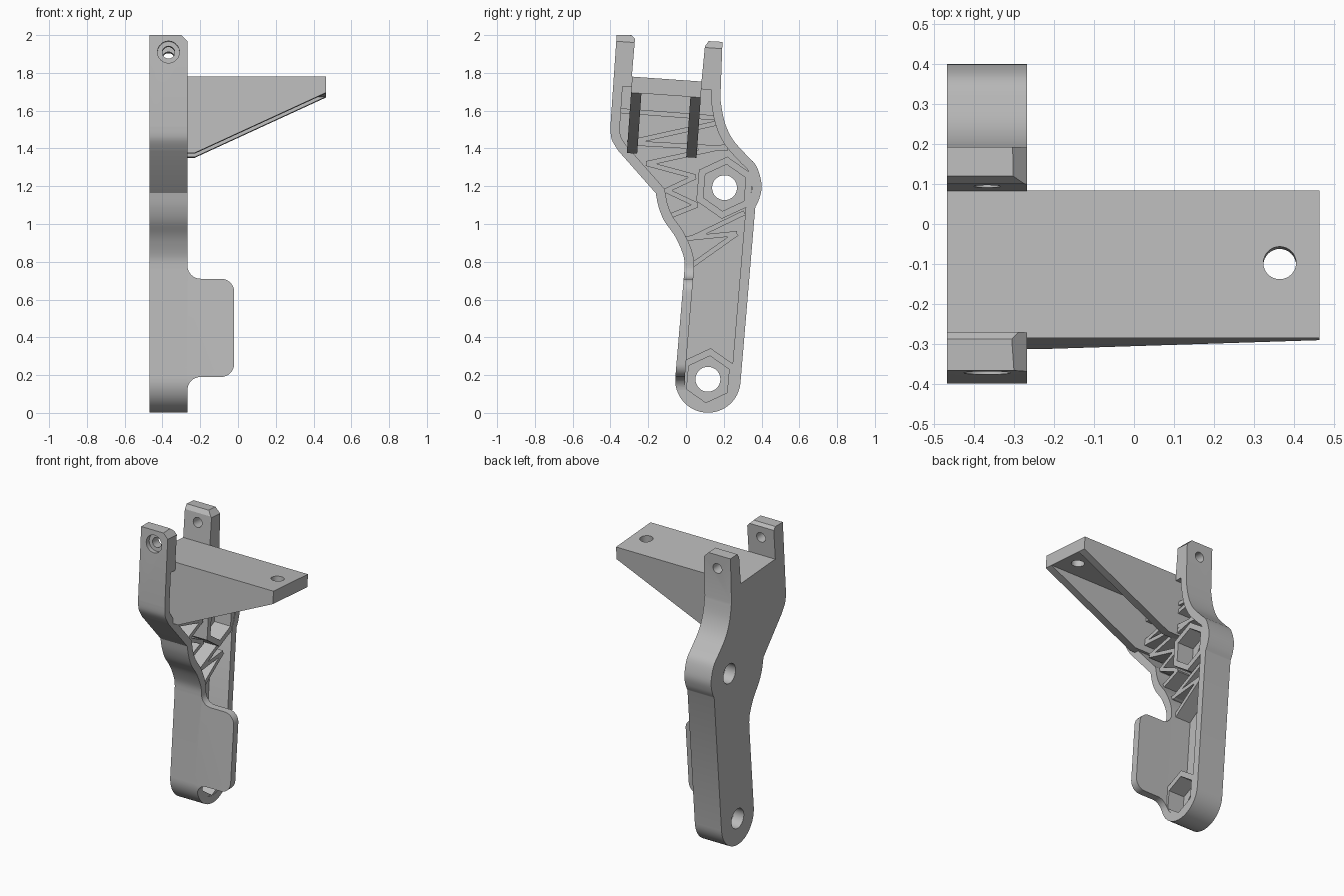
import bpy, bmesh, math
from mathutils import Vector, Matrix

old = bpy.data.objects.get("Cube")
if old:
    bpy.data.objects.remove(old, do_unlink=True)

grey = bpy.data.materials.new("light grey")
grey.use_nodes = True
grey.diffuse_color = (0.5, 0.5, 0.5, 1)
grey.node_tree.nodes["Principled BSDF"].inputs["Base Color"].default_value = (0.5, 0.5, 0.5, 1)

TILT = Matrix.Translation((0, -0.285, 1.78)) @ Matrix.Rotation(-0.07, 4, 'X')
X0, X1, FLOOR, WALL = -0.468, -0.268, -0.415, 0.05


def prism(name, pts, axis, a, b, matrix=None):
    """Extrude a 2D outline along an axis from a to b."""
    place = {'x': lambda p, t: (t, p[0], p[1]),
             'y': lambda p, t: (p[0], t, p[1]),
             'z': lambda p, t: (p[0], p[1], t)}[axis]
    bm = bmesh.new()
    low = [bm.verts.new(place(p, a)) for p in pts]
    high = [bm.verts.new(place(p, b)) for p in pts]
    bm.faces.new(low)
    bm.faces.new(high)
    n = len(pts)
    for i in range(n):
        j = (i + 1) % n
        bm.faces.new((low[i], low[j], high[j], high[i]))
    bmesh.ops.recalc_face_normals(bm, faces=bm.faces)
    if matrix:
        bm.transform(matrix)
    mesh = bpy.data.meshes.new(name)
    bm.to_mesh(mesh)
    bm.free()
    mesh.materials.append(grey)
    ob = bpy.data.objects.new(name, mesh)
    bpy.context.collection.objects.link(ob)
    return ob


def boolean(ob, tool, mode='DIFFERENCE'):
    mod = ob.modifiers.new("bool", 'BOOLEAN')
    mod.operation, mod.solver, mod.object = mode, 'EXACT', tool
    bpy.context.view_layer.objects.active = ob
    bpy.ops.object.modifier_apply(modifier=mod.name)
    bpy.data.objects.remove(tool, do_unlink=True)


def arc(cx, cy, r, start, end, n=8):
    return [(cx + r * math.cos(math.radians(start + (end - start) * i / n)),
             cy + r * math.sin(math.radians(start + (end - start) * i / n))) for i in range(n + 1)]


def circle(cx, cy, r, n=32, turn=0):
    return arc(cx, cy, r, turn, turn + 360, n)[:-1]


def smooth(pts, n=5):
    """Catmull-Rom curve through the points."""
    v = [Vector(p) for p in [pts[0]] + pts + [pts[-1]]]
    out = []
    for a, b, c, d in zip(v, v[1:], v[2:], v[3:]):
        for i in range(n):
            t = i / n
            out.append(tuple(0.5 * (2 * b + (c - a) * t + (2 * a - 5 * b + 4 * c - d) * t ** 2
                                    + (3 * b - a - 3 * c + d) * t ** 3)))
    return out + [pts[-1]]


def inset(pts, dist):
    """Mitred inward offset of a counter-clockwise outline."""
    out = []
    for i, p in enumerate(pts):
        p = Vector(p)
        d1 = (p - Vector(pts[i - 1])).normalized()
        d2 = (Vector(pts[(i + 1) % len(pts)]) - p).normalized()
        n1, n2 = Vector((-d1.y, d1.x)), Vector((-d2.y, d2.x))
        out.append(tuple(p + (n1 + n2) * dist / (1 + n1.dot(n2))))
    return out


# Side outline pieces of the arm
foot = arc(0.116, 0.174, 0.173, 175, 355, 24)
back_edge = smooth([(0.367, 1.09), (0.389, 1.137), (0.4, 1.21), (0.373, 1.306), (0.32, 1.365),
                    (0.246, 1.45), (0.203, 1.545), (0.182, 1.66)])
belly = smooth([(-0.4, 1.52), (-0.394, 1.45), (-0.357, 1.386)])
waist = smooth([(-0.16, 1.163), (-0.145, 1.09), (-0.114, 1.015), (-0.055, 0.93),
                (-0.013, 0.83), (-0.008, 0.76)])
prongs = [(0.193, 1.964), (0.12, 1.968), (0.1, 1.94), (0.082, 1.752), (-0.287, 1.778),
          (-0.27, 1.98), (-0.288, 2.0), (-0.367, 2.0)]
outline = foot + back_edge + prongs + belly + waist
pocket = inset(foot + back_edge + [(0.185, 1.76), (-0.382, 1.78)] + belly + waist, WALL)

# Arm shell with an open pocket on its left side
arm = prism("arm_shell", outline, 'x', X0, X1)
boolean(arm, prism("cutter", pocket, 'x', FLOOR, 0))

# Chamfered prong tips and screw holes
tip = [(-0.305, 0.218), (-0.2, 0.113), (-0.2, 0.3), (-0.305, 0.3)]
boolean(arm, prism("cutter", tip, 'y', -0.3, 0.7, TILT))
boolean(arm, prism("cutter", circle(-0.368, 0.124, 0.033), 'y', -0.3, 0.7, TILT))
boolean(arm, prism("cutter", circle(-0.368, 0.124, 0.058), 'y', -0.3, -0.065, TILT))

# Hexagonal nut bosses with through holes
parts = [arm]
for name, y, z in (("upper_boss", 0.204, 1.192), ("lower_boss", 0.116, 0.178)):
    boss = prism(name, circle(y, z, 0.165, 6, 25), 'x', FLOOR - 0.02, X1 - 0.002)
    boolean(boss, prism("cutter", circle(y, z, 0.124, 6, 25), 'x', -0.39, 0))
    for ob in (boss, arm):
        boolean(ob, prism("cutter", circle(y, z, 0.066), 'x', -0.6, 0))
    parts.append(boss)

# Side flange with rounded corners, following the front wall
flange = prism("side_flange", outline, 'x', X1 - 0.02, -0.02)
boolean(flange, prism("cutter", pocket, 'x', -0.6, 0.2))
plate = ([(-0.3, 0.12)] + arc(-0.198, 0.12, 0.07, 180, 90) + arc(-0.09, 0.26, 0.07, 270, 360)
         + arc(-0.09, 0.64, 0.07, 0, 90) + arc(-0.198, 0.78, 0.07, 270, 180) + [(-0.3, 0.78)])
boolean(flange, prism("cutter", plate, 'y', -0.5, 0.08), 'INTERSECT')
parts.append(flange)

# Shelf with a hole and two tapered webs
shelf = prism("shelf_top", [(X0, 0), (0.465, 0), (0.465, 0.37), (X0, 0.37)], 'z', -0.085, 0, TILT)
boolean(shelf, prism("cutter", circle(0.365, 0.188, 0.041), 'z', -0.3, 0.2, TILT))
parts.append(shelf)
web = [(-0.44, -0.01), (-0.44, -0.405), (-0.23, -0.405), (0.465, -0.085), (0.465, -0.01)]
for name, y in (("front_web", 0), ("back_web", 0.315)):
    parts.append(prism(name, web, 'y', y, y + 0.055, TILT))

# Zigzag stiffening ribs inside the pocket
ribs = [((-0.35, 1.6), (0.18, 1.56)), ((-0.31, 1.43), (0.19, 1.54)), ((-0.31, 1.43), (0.22, 1.4)),
        ((-0.21, 1.32), (0.25, 1.42)), ((-0.21, 1.32), (0.05, 1.25)), ((0.05, 1.25), (-0.12, 1.17)),
        ((-0.11, 1.18), (0.06, 1.1)), ((0.06, 1.1), (-0.09, 1.04)), ((0.02, 0.92), (0.31, 1.06)),
        ((-0.03, 0.92), (0.27, 0.95)), ((0.27, 0.95), (0.03, 0.78))]
for i, (p, q) in enumerate(ribs):
    p, q = Vector(p), Vector(q)
    d = (q - p).normalized()
    side = Vector((-d.y, d.x)) * 0.013
    parts.append(prism(f"rib_{i + 1}", [p - side, q - side, q + side, p + side],
                       'x', FLOOR - 0.02, -0.3))

# Smooth curves, sharp edges
bpy.ops.object.select_all(action='DESELECT')
for ob in parts:
    ob.select_set(True)
bpy.context.view_layer.objects.active = arm
bpy.ops.object.shade_smooth_by_angle(angle=math.radians(25))
